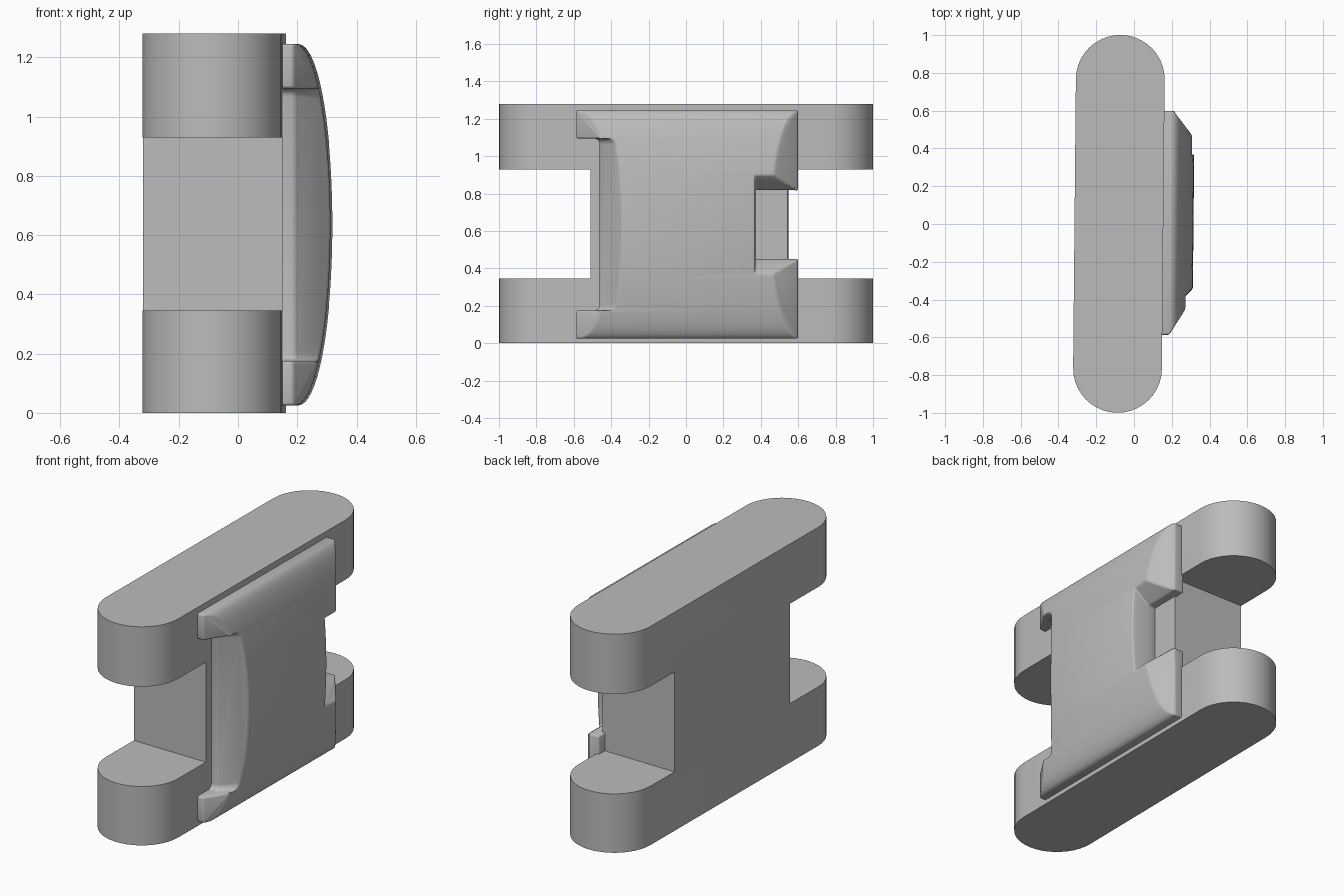
import bpy, bmesh
from math import sin, cos, pi, radians
from mathutils import Vector, Matrix

old = bpy.data.objects.get("Cube")
if old:
    bpy.data.objects.remove(old, do_unlink=True)

grey = bpy.data.materials.new("plain_grey")
grey.use_nodes = True
tone = (0.5, 0.5, 0.5, 1)
grey.diffuse_color = tone
grey.node_tree.nodes["Principled BSDF"].inputs["Base Color"].default_value = tone

MID_Z = 0.635
TILT = Matrix.Rotation(-0.0095, 4, 'Z')


def prism(name, points, axis, lo, hi, end_round=0.0):
    """Extrude a profile along y (points are x, z) or z (points are x, y)."""
    place = (lambda a, b, c: (a, c, b)) if axis == 'Y' else (lambda a, b, c: (a, b, c))
    bm = bmesh.new()
    base = [bm.verts.new(place(a, b, lo)) for a, b in points]
    face = bm.faces.new(base)
    ext = bmesh.ops.extrude_face_region(bm, geom=[face])
    moved = [v for v in ext["geom"] if isinstance(v, bmesh.types.BMVert)]
    bmesh.ops.translate(bm, verts=moved, vec=Vector(place(0, 0, hi - lo)))
    bmesh.ops.recalc_face_normals(bm, faces=bm.faces)
    if end_round:
        rims = [e for e in bm.edges if abs(e.verts[0].co.z - e.verts[1].co.z) < 1e-5]
        bmesh.ops.bevel(bm, geom=rims, offset=end_round, segments=4,
                        profile=0.5, affect='EDGES')
    mesh = bpy.data.meshes.new(name)
    bm.to_mesh(mesh)
    bm.free()
    obj = bpy.data.objects.new(name, mesh)
    bpy.context.collection.objects.link(obj)
    mesh.materials.append(grey)
    return obj


def activate(obj):
    bpy.ops.object.select_all(action='DESELECT')
    obj.select_set(True)
    bpy.context.view_layer.objects.active = obj


def cut(obj, cutter):
    mod = obj.modifiers.new("cut", 'BOOLEAN')
    mod.operation, mod.solver, mod.object = 'DIFFERENCE', 'EXACT', cutter
    activate(obj)
    bpy.ops.object.modifier_apply(modifier=mod.name)
    bpy.data.objects.remove(cutter, do_unlink=True)


def box(x0, x1, y0, y1):
    return [(x0, y0), (x1, y0), (x1, y1), (x0, y1)]


# Link body: a round-ended bar with a slot through each end
R, CX, N = 0.235, -0.08, 20
outline = [(CX + R * cos(pi * i / N), 1 - R + R * sin(pi * i / N)) for i in range(N + 1)]
outline += [(2 * CX - x, -y) for x, y in outline]
body = prism("link_body", outline, 'Z', 0, 1.28)
for y0, y1 in ((-1.2, -0.51), (0.545, 1.2)):
    cut(body, prism("slot_cutter", box(-1, 1, y0, y1), 'Z', 0.345, 0.93))
activate(body)
bpy.ops.object.shade_smooth_by_angle(angle=radians(30))

# Domed pad on the side of the body
N = 44
dome = [(0.195 + 0.12 * max(sin(pi * i / N), 0) ** 0.93, MID_Z + 0.61 * cos(pi * i / N))
        for i in range(N + 1)]
pad = prism("domed_pad", [(0.14, MID_Z + 0.61)] + dome + [(0.14, MID_Z - 0.61)],
            'Y', -0.585, 0.6)

# Sloping ends of the pad
front_slope = [(0.1915, -0.585), (0.3915, -0.265), (0.6, -0.265), (0.6, -0.8), (0.1915, -0.8)]
back_slope = [(0.204, 0.6), (0.404, 0.343), (0.6, 0.343), (0.6, 0.8), (0.204, 0.8)]
for points in (front_slope, back_slope):
    cut(pad, prism("slope_cutter", points, 'Z', -0.2, 1.5))

# Wide front recess between two lugs
recess = [(0, -0.9), (0, -0.46), (0.195, -0.46), (0.395, -0.26), (0.6, -0.26), (0.6, -0.9)]
cut(pad, prism("recess_cutter", recess, 'Z', MID_Z - 0.46, MID_Z + 0.46, 0.03))

# Flared notch at the back
half = [(0, 0.185), (0.204, 0.185), (0.404, 0.34)]
flare = [(x, MID_Z + h) for x, h in half] + [(x, MID_Z - h) for x, h in reversed(half)]
cut(pad, prism("notch_cutter", flare, 'Y', 0.372, 0.9))

# Softened pad edges
soft = pad.modifiers.new("soft_edges", 'BEVEL')
soft.width, soft.segments = 0.01, 3
soft.limit_method, soft.angle_limit = 'ANGLE', radians(28)
soft.use_clamp_overlap = False
activate(pad)
bpy.ops.object.modifier_apply(modifier=soft.name)
bpy.ops.object.shade_smooth_by_angle(angle=radians(35))

# The whole link sits at a slight angle
for obj in (body, pad):
    obj.data.transform(TILT)
